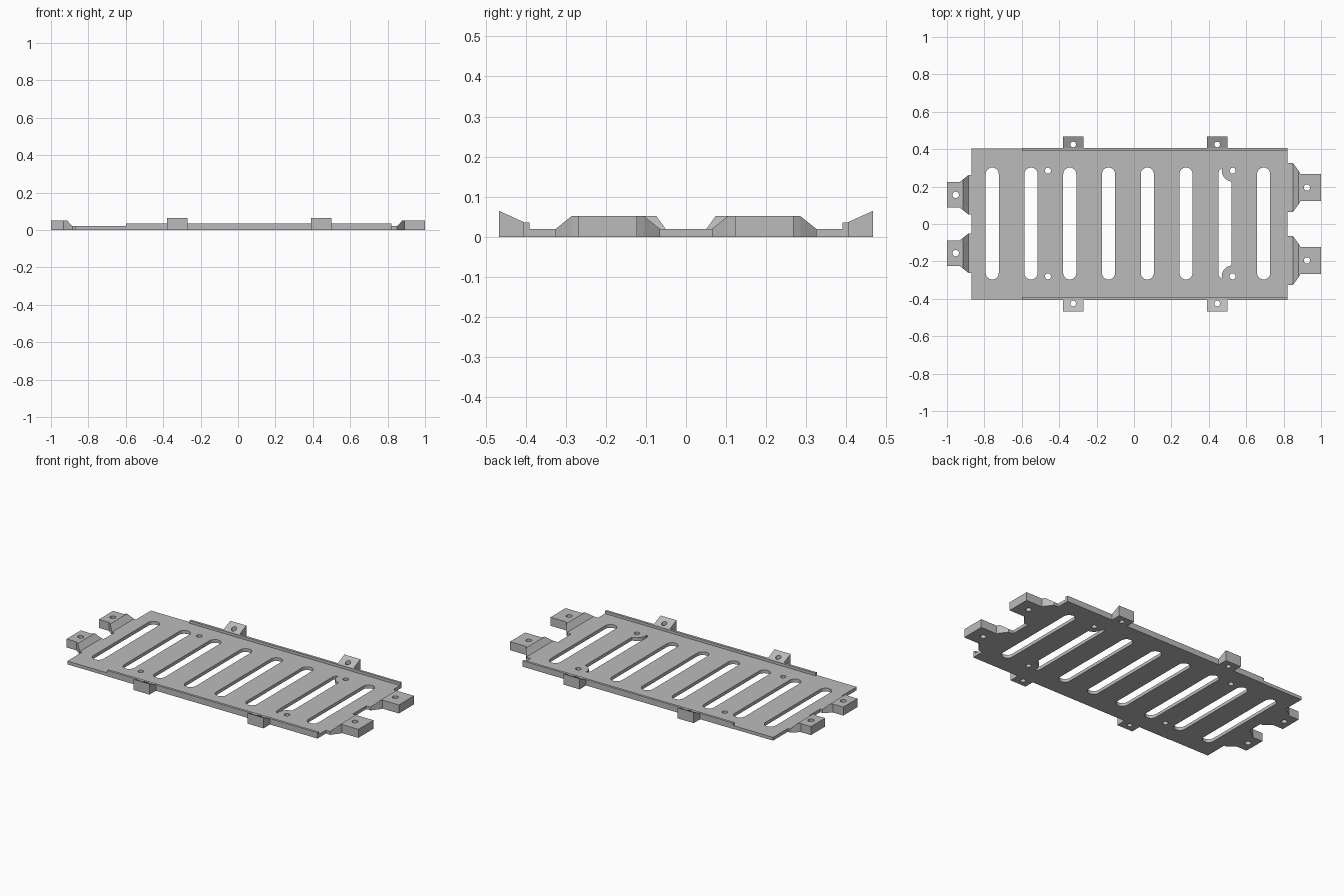
import bpy, bmesh, math

if "Cube" in bpy.data.objects:
    bpy.data.objects.remove(bpy.data.objects["Cube"])

grey = bpy.data.materials.new("plain_grey")
grey.use_nodes = True
colour = (0.5, 0.5, 0.5, 1)
grey.diffuse_color = colour
grey.node_tree.nodes["Principled BSDF"].inputs["Base Color"].default_value = colour

THICK = 0.02


def finish(name, bm):
    bmesh.ops.recalc_face_normals(bm, faces=bm.faces)
    mesh = bpy.data.meshes.new(name)
    bm.to_mesh(mesh)
    bm.free()
    mesh.materials.append(grey)
    obj = bpy.data.objects.new(name, mesh)
    bpy.context.collection.objects.link(obj)
    return obj


def prism(name, outline, z0, z1):
    """Extrude a plan outline between two heights."""
    bm = bmesh.new()
    base = bm.faces.new([bm.verts.new((x, y, z0)) for x, y in outline])
    top = bmesh.ops.extrude_face_region(bm, geom=[base])["geom"]
    bmesh.ops.translate(bm, vec=(0, 0, z1 - z0),
                        verts=[v for v in top if isinstance(v, bmesh.types.BMVert)])
    return finish(name, bm)


def box(name, x0, x1, y0, y1, z0, z1):
    return prism(name, [(x0, y0), (x1, y0), (x1, y1), (x0, y1)], z0, z1)


def capsule(name, x, y0, y1, r, steps=16):
    """Cutter with rounded ends; y0 == y1 gives a round hole."""
    arc = [math.pi * i / steps for i in range(steps + 1)]
    pts = [(x + r * math.cos(a), y1 + r * math.sin(a)) for a in arc]
    low = [(x - r * math.cos(a), y0 - r * math.sin(a)) for a in arc]
    if y0 == y1:
        low = low[1:-1]
    obj = prism(name, pts + low, -0.1, 0.2)
    obj.hide_render = True
    return obj


def loft(name, stations, along_y=False):
    """Bridge rectangular sections given as (position, low, high, height)."""
    bm = bmesh.new()
    rings = []
    for p, lo, hi, z in stations:
        ring = [(lo, 0), (hi, 0), (hi, z), (lo, z)]
        rings.append([bm.verts.new((s, p, h) if along_y else (p, s, h)) for s, h in ring])
    for a, b in zip(rings, rings[1:]):
        for i in range(4):
            j = (i + 1) % 4
            bm.faces.new((a[i], a[j], b[j], b[i]))
    bm.faces.new(rings[0])
    bm.faces.new(rings[-1])
    return finish(name, bm)


def cut(target, cutters):
    for c in cutters:
        mod = target.modifiers.new("cut", "BOOLEAN")
        mod.operation = "DIFFERENCE"
        mod.solver = "EXACT"
        mod.object = c
        with bpy.context.temp_override(object=target, active_object=target):
            bpy.ops.object.modifier_apply(modifier=mod.name)
        bpy.data.objects.remove(c)


# Base plate with a row of long slots
plate = box("base_plate", -0.87, 0.82, -0.403, 0.403, 0, THICK)
slots = [capsule("slot_cutter", -0.758 + 0.2073 * i, -0.262, 0.267, 0.035) for i in range(8)]
# Bosses around two screw holes stay solid inside one slot
cut(slots[6], [capsule("boss", 0.527, y, y, 0.058) for y in (-0.28, 0.285)])
holes = [capsule("screw_cutter", x, y, y, 0.016)
         for x in (-0.46, 0.527) for y in (-0.28, 0.285)]
cut(plate, slots + holes)

for side, s in (("back", 1), ("front", -1)):
    # Raised rim along the long edge
    box(side + "_rim", -0.6, 0.82, *sorted((s * 0.39, s * 0.405)), 0, 0.036)

    # Wedge-topped mounting tabs on the long edge
    for label, x in (("right", -0.325), ("left", 0.445)):
        tab = loft(f"{side}_{label}_side_tab",
                   [(s * 0.403, x - 0.054, x + 0.054, 0.036),
                    (s * 0.467, x - 0.054, x + 0.054, 0.065)], along_y=True)
        cut(tab, [capsule("tab_cutter", x, s * 0.425, s * 0.425, 0.015)])

    # End tabs: wide at the plate, ramping up to a narrow raised pad
    ends = {
        "left": (0.925, 0.195, [(0.82, 0.13, 0.02), (0.85, 0.13, 0.02),
                                (0.88, 0.09, 0.052), (0.89, 0.073, 0.052),
                                (1.0, 0.073, 0.052)]),
        "right": (-0.953, 0.156, [(-0.87, 0.105, 0.02), (-0.885, 0.105, 0.02),
                                  (-0.915, 0.082, 0.052), (-0.932, 0.068, 0.052),
                                  (-1.0, 0.068, 0.052)]),
    }
    for label, (hx, y, rows) in ends.items():
        tab = loft(f"{side}_{label}_end_tab",
                   [(x, s * y - w, s * y + w, z) for x, w, z in rows])
        cut(tab, [capsule("tab_cutter", hx, s * y, s * y, 0.017)])
